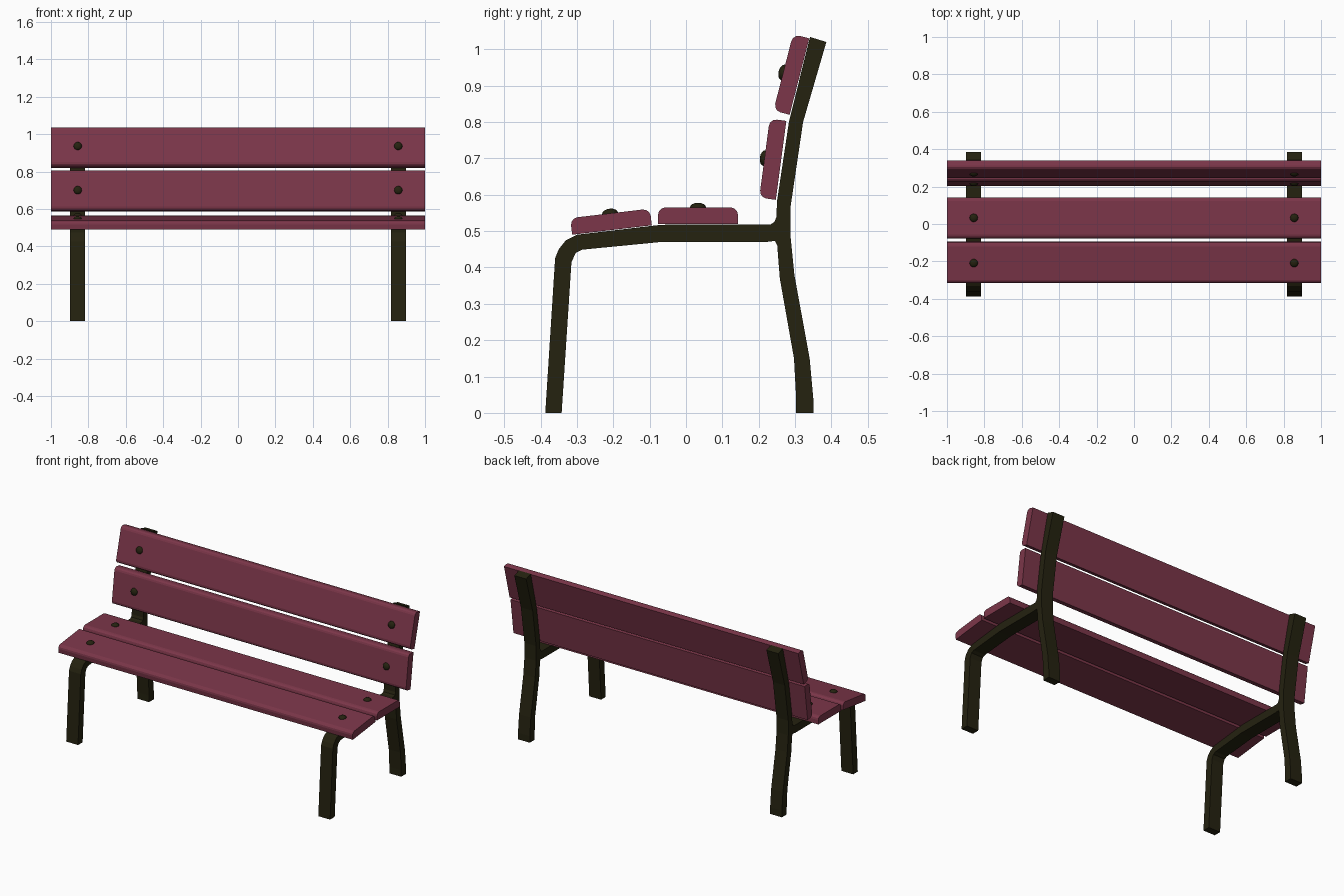
import bpy, bmesh, math
from mathutils import Matrix, Vector

if "Cube" in bpy.data.objects:
    bpy.data.objects.remove(bpy.data.objects["Cube"], do_unlink=True)


def material(name, color):
    m = bpy.data.materials.new(name)
    m.use_nodes = True
    m.diffuse_color = color
    m.node_tree.nodes["Principled BSDF"].inputs["Base Color"].default_value = color
    return m


WOOD = material("red wood", (0.2, 0.037, 0.067, 1))
IRON = material("dark iron", (0.018, 0.016, 0.005, 1))
FRAME_X = 0.857


def finish(bm, name, mat):
    bmesh.ops.recalc_face_normals(bm, faces=bm.faces)
    mesh = bpy.data.meshes.new(name)
    bm.to_mesh(mesh)
    bm.free()
    mesh.materials.append(mat)
    obj = bpy.data.objects.new(name, mesh)
    bpy.context.collection.objects.link(obj)
    return obj


def extrude_profile(name, points, x0, x1, mat):
    """Extrude a (y, z) outline along x."""
    bm = bmesh.new()
    face = bm.faces.new([bm.verts.new((x0, y, z)) for y, z in points])
    new = bmesh.ops.extrude_face_region(bm, geom=[face])["geom"]
    verts = [v for v in new if isinstance(v, bmesh.types.BMVert)]
    bmesh.ops.translate(bm, verts=verts, vec=(x1 - x0, 0, 0))
    return finish(bm, name, mat)


# Side frames: front leg, seat rail, back post and rear leg in one bent outline
outline = [
    (-0.387, 0), (-0.36, 0.425), (-0.35, 0.45), (-0.331, 0.474), (-0.3, 0.49),
    (-0.08, 0.516), (-0.05, 0.518), (0.232, 0.518), (0.243, 0.525), (0.249, 0.54),
    (0.25, 0.58), (0.283, 0.8), (0.341, 1.034),
    (0.386, 1.02), (0.322, 0.8), (0.288, 0.57), (0.288, 0.48), (0.298, 0.38),
    (0.34, 0.15), (0.35, 0.04), (0.35, 0),
    (0.303, 0), (0.303, 0.04), (0.297, 0.15), (0.258, 0.37), (0.251, 0.46),
    (0.245, 0.473), (0.22, 0.47), (-0.07, 0.47), (-0.1, 0.467),
    (-0.285, 0.449), (-0.303, 0.44), (-0.315, 0.415), (-0.342, 0),
]
for side, sx in (("left", 1), ("right", -1)):
    extrude_profile(side + "_frame", outline, sx * FRAME_X - 0.04, sx * FRAME_X + 0.04, IRON)

# Planks: (name, start and end of the underside in y, z)
WIDTH_ROUND, THICK = 0.02, 0.046
planks = [
    ("front_seat_plank", (-0.313, 0.49), (-0.094, 0.516)),
    ("rear_seat_plank", (-0.077, 0.519), (0.143, 0.519)),
    ("lower_back_plank", (0.247, 0.586), (0.276, 0.803)),
    ("upper_back_plank", (0.285, 0.82), (0.339, 1.03)),
]
for name, a, b in planks:
    a, b = Vector(a), Vector(b)
    u = (b - a).normalized()
    n = Vector((-u.y, u.x))
    length = (b - a).length

    # Flat underside with rounded upper corners
    profile = [a, b]
    for corner, start in ((length - WIDTH_ROUND, 0), (WIDTH_ROUND, 90)):
        for step in range(4):
            t = math.radians(start + step * 30)
            profile.append(a + u * (corner + WIDTH_ROUND * math.cos(t))
                           + n * (THICK - WIDTH_ROUND + WIDTH_ROUND * math.sin(t)))
    extrude_profile(name, profile, -1, 1, WOOD)

    # Domed bolt heads above each frame
    centre = (a + b) / 2 + n * THICK
    normal = Vector((0, n.x, n.y))
    for side, sx in (("left", 1), ("right", -1)):
        place = (Matrix.Translation((sx * FRAME_X, centre.x, centre.y))
                 @ normal.to_track_quat("Z", "Y").to_matrix().to_4x4()
                 @ Matrix.Diagonal((0.022, 0.022, 0.013, 1)))
        bm = bmesh.new()
        bmesh.ops.create_uvsphere(bm, u_segments=16, v_segments=8, radius=1, matrix=place)
        bolt = finish(bm, f"{name}_{side}_bolt", IRON)
        for p in bolt.data.polygons:
            p.use_smooth = True
